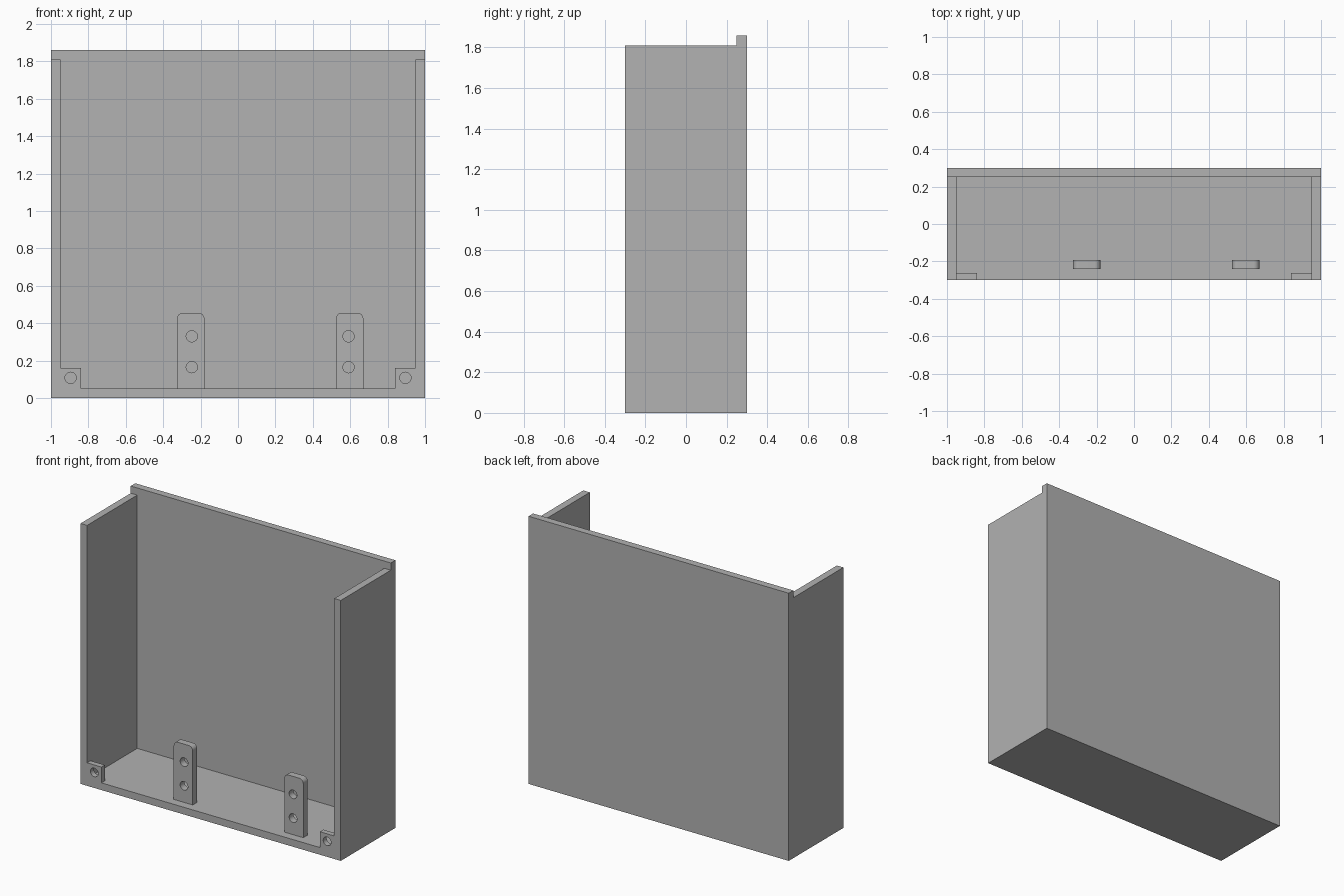
import bpy
import bmesh
from math import cos, sin, pi

cube = bpy.data.objects.get("Cube")
if cube:
    bpy.data.objects.remove(cube, do_unlink=True)

# Single grey finish
grey = bpy.data.materials.new("plain_grey")
grey.use_nodes = True
colour = (0.445, 0.445, 0.445, 1)
grey.diffuse_color = colour
grey.node_tree.nodes["Principled BSDF"].inputs["Base Color"].default_value = colour


def arc(x, z, radius, start, end, steps):
    """Points (x, z) along an arc, both ends included."""
    return [(x + radius * cos(start + (end - start) * i / steps),
             z + radius * sin(start + (end - start) * i / steps))
            for i in range(steps + 1)]


def plate(name, outline, y_front, y_back, holes=(), radius=0.03):
    """Extrude an x-z outline, pierced by round holes, along y."""
    bm = bmesh.new()
    loops = [outline] + [arc(x, z, radius, 0, 2 * pi, 32)[:-1] for x, z in holes]
    edges = []
    for loop in loops:
        verts = [bm.verts.new((x, y_front, z)) for x, z in loop]
        edges += [bm.edges.new((a, b)) for a, b in zip(verts, verts[1:] + verts[:1])]
    if holes:
        bmesh.ops.triangle_fill(bm, use_beauty=True, use_dissolve=False, edges=edges)
    else:
        bm.faces.new(bm.verts)
    extruded = bmesh.ops.extrude_face_region(bm, geom=bm.faces[:], use_keep_orig=True)
    moved = [v for v in extruded["geom"] if isinstance(v, bmesh.types.BMVert)]
    bmesh.ops.translate(bm, verts=moved, vec=(0, y_back - y_front, 0))
    bmesh.ops.recalc_face_normals(bm, faces=bm.faces[:])
    mesh = bpy.data.meshes.new(name)
    bm.to_mesh(mesh)
    bm.free()
    mesh.materials.append(grey)
    obj = bpy.data.objects.new(name, mesh)
    bpy.context.collection.objects.link(obj)
    bpy.context.view_layer.objects.active = obj
    for other in bpy.context.selected_objects:
        other.select_set(False)
    obj.select_set(True)
    bpy.ops.object.shade_smooth_by_angle()
    return obj


def rect(x0, x1, z0, z1):
    return [(x0, z0), (x1, z0), (x1, z1), (x0, z1)]


wall, depth, height, side_top = 0.05, 0.3, 1.86, 1.81
inner = 1 - wall

# Back panel stands slightly above the side walls
plate("back_panel", rect(-1, 1, 0, height), depth - wall, depth)

# Floor and both side walls as one U-shaped channel
half = [(1, 0), (1, side_top), (inner, side_top), (inner, wall)]
channel = half + [(-x, z) for x, z in reversed(half)]
plate("floor_and_sides", channel, -depth, depth - wall)

# Screw blocks in the lower front corners
for side, x in (("left", 0.895), ("right", -0.895)):
    plate(side + "_corner_block", rect(x - 0.055, x + 0.055, wall, 0.16),
          -depth, -0.262, [(x, 0.108)])

# Upright mounting tabs with rounded tops and two holes
tab_half, tab_top, corner = 0.073, 0.455, 0.03
for side, x in (("left", 0.597), ("right", -0.253)):
    outline = [(x - tab_half, wall), (x + tab_half, wall)]
    outline += arc(x + tab_half - corner, tab_top - corner, corner, 0, pi / 2, 8)
    outline += arc(x - tab_half + corner, tab_top - corner, corner, pi / 2, pi, 8)
    hole_x = x - 0.006 if side == "left" else x + 0.006
    plate(side + "_mounting_tab", outline, -0.24, -0.192,
          [(hole_x, 0.165), (hole_x, 0.33)])
